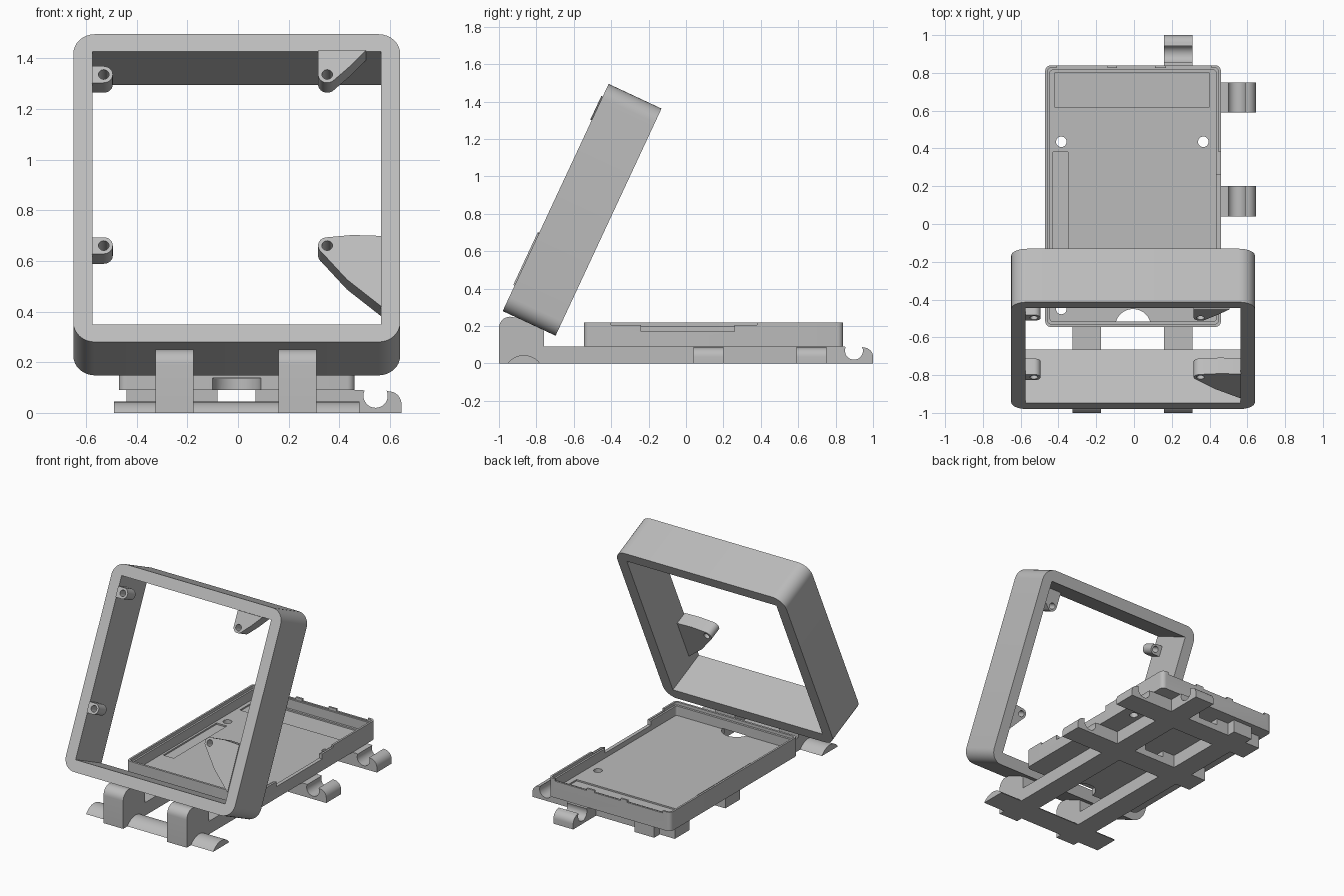
import bpy, bmesh, math
from mathutils import Matrix, Vector

if "Cube" in bpy.data.objects:
    bpy.data.objects.remove(bpy.data.objects["Cube"])

grey = bpy.data.materials.new("light_grey")
grey.use_nodes = True
COLOUR = (0.5, 0.5, 0.5, 1)
grey.diffuse_color = COLOUR
grey.node_tree.nodes["Principled BSDF"].inputs["Base Color"].default_value = COLOUR


def axes(a, b, c, origin=(0, 0, 0)):
    """Matrix taking profile axes a, b and depth axis c to the world."""
    m = Matrix((a, b, c)).transposed().to_4x4()
    m.translation = Vector(origin)
    return m


X, Y, Z = (1, 0, 0), (0, 1, 0), (0, 0, 1)
PLAN, ALONG_X, ALONG_Y = axes(X, Y, Z), axes(Y, Z, X), axes(X, Z, Y)
TILT = math.radians(25)
S, C = math.sin(TILT), math.cos(TILT)
LEAN = axes(X, (0, S, C), (0, C, -S), (0, -0.98, 0.28))


def prism(name, pts, d0, d1, frame=PLAN):
    bm = bmesh.new()
    low = [bm.verts.new(frame @ Vector((*p, d0))) for p in pts]
    top = [bm.verts.new(frame @ Vector((*p, d1))) for p in pts]
    bm.faces.new(low)
    bm.faces.new(top)
    for i in range(len(pts)):
        j = (i + 1) % len(pts)
        bm.faces.new((low[i], low[j], top[j], top[i]))
    bmesh.ops.recalc_face_normals(bm, faces=bm.faces)
    me = bpy.data.meshes.new(name)
    bm.to_mesh(me)
    bm.free()
    me.materials.append(grey)
    ob = bpy.data.objects.new(name, me)
    bpy.context.collection.objects.link(ob)
    return ob


def arc(cx, cy, r, a0, a1, n=12):
    angles = [math.radians(a0 + (a1 - a0) * i / n) for i in range(n + 1)]
    return [(cx + r * math.cos(a), cy + r * math.sin(a)) for a in angles]


def circle(cx, cy, r, n=24):
    return arc(cx, cy, r, 0, 360, n)[:-1]


def rect(x0, x1, y0, y1, r=0):
    if not r:
        return [(x0, y0), (x1, y0), (x1, y1), (x0, y1)]
    corners = [(x1 - r, y1 - r), (x0 + r, y1 - r), (x0 + r, y0 + r), (x1 - r, y0 + r)]
    return [p for i, (x, y) in enumerate(corners) for p in arc(x, y, r, 90 * i, 90 * i + 90, 8)]


def box(name, x0, x1, y0, y1, z0, z1):
    return prism(name, rect(x0, x1, y0, y1), z0, z1)


def cut(ob, cutter):
    cutter.hide_render = True
    mod = ob.modifiers.new("cut", "BOOLEAN")
    mod.operation = "DIFFERENCE"
    mod.solver = "EXACT"
    mod.object = cutter
    bpy.context.view_layer.objects.active = ob
    bpy.ops.object.modifier_apply(modifier=mod.name)
    bpy.data.objects.remove(cutter)


# Leaning square frame
parts = []
IN_L, IN_R, IN_TOP = -0.575, 0.565, 1.265
frame = prism("leaning_frame", rect(-0.65, 0.64, 0, 1.34, 0.085), 0, 0.312, LEAN)
cut(frame, prism("opening", rect(IN_L, IN_R, 0.077, IN_TOP), -0.1, 0.5, LEAN))
parts.append(frame)

# Screw mounts inside the frame
LOW, HIGH, R = 0.416, 1.161, 0.036
LX, RX = -0.53, 0.352
wall_l, wall_r = IN_L - 0.0005, IN_R + 0.0005


def tab(v):
    return [(wall_l, v - R)] + arc(LX, v, R, -90, 90) + [(wall_l, v + R)]


lower_gusset = arc(RX, LOW, R, 100, 232) + [(0.43, 0.268), (wall_r, 0.151),
                                            (wall_r, 0.458), (0.45, 0.462)]
upper_gusset = ([(RX - R, IN_TOP + 0.0005)] + arc(RX, HIGH, R, 180, 315)
                + [(0.44, 1.195), (0.505, IN_TOP + 0.0005)])
for name, outline, x, v in (("lower_screw_tab", tab(LOW), LX, LOW),
                            ("upper_screw_tab", tab(HIGH), LX, HIGH),
                            ("lower_screw_gusset", lower_gusset, RX, LOW),
                            ("upper_screw_gusset", upper_gusset, RX, HIGH)):
    mount = prism(name, outline, -0.008, 0.085, LEAN)
    cut(mount, prism("screw_hole", circle(x, v, 0.021), -0.1, 0.2, LEAN))
    parts.append(mount)

# Tray with stepped rim
tray = prism("tray", rect(-0.47, 0.46, -0.545, 0.84, 0.03), 0.09, 0.22)
FLOOR = 0.135
cut(tray, prism("cavity", rect(-0.445, 0.435, -0.515, 0.815, 0.015), FLOOR, 0.4))
cut(tray, prism("rim_step", rect(-0.457, 0.447, -0.53, 0.827, 0.02), 0.2, 0.4))
cut(tray, box("side_notch", 0.42, 0.6, -0.4, 0.38, 0.205, 0.4))
cut(tray, box("deep_side_notch", 0.42, 0.6, -0.24, 0.26, 0.17, 0.4))
for x0, x1 in ((-0.41, -0.14), (-0.09, 0.11), (0.17, 0.41)):
    cut(tray, box("back_notch", x0, x1, 0.8, 0.9, 0.205, 0.4))
cut(tray, box("wide_recess", -0.42, 0.4, 0.62, 0.8, FLOOR - 0.01, 0.18))
cut(tray, box("strip_recess", -0.43, -0.35, -0.2, 0.38, FLOOR - 0.01, 0.18))
for x, y in ((-0.385, 0.435), (0.367, 0.435), (-0.385, -0.45)):
    cut(tray, prism("floor_hole", circle(x, y, 0.028), 0, 0.3))
cut(tray, prism("cable_hole", circle(-0.005, -0.545, 0.095, 32), 0.05, FLOOR + 0.003))
parts.append(tray)


# Clip with a round open notch, starting at s along its rail
def clip(s):
    return ([(s - 0.04, 0), (s - 0.04, 0.09), (s, 0.09)]
            + arc(s + 0.053, 0.068, 0.048, 155, 385, 20)
            + arc(s + 0.105, 0.035, 0.05, 90, 0, 8) + [(s + 0.155, 0)])


# Base rails and front arms
foot_line = [(-0.9, 0.2435), (-0.76, 0.178)]
arm = [(-1, 0)] + arc(-0.94, 0.19, 0.06, 180, 90, 8) + foot_line + [(-0.76, 0)]
for side, x0, x1, end in (("right", -0.325, -0.175, 0.81), ("left", 0.16, 0.31, 0.82)):
    parts.append(box(side + "_rail", x0, x1, -0.765, end, 0, 0.09))
    parts.append(prism(side + "_front_arm", arm, x0, x1, ALONG_X))
parts.append(prism("back_clip", clip(0.845), 0.16, 0.31, ALONG_X))

# Cross bars, thinner in the middle, with side clips
for side, y0, y1 in (("front", 0.04, 0.2), ("back", 0.59, 0.75)):
    bar = [(-0.44, 0), (-0.44, 0.09), (-0.08, 0.09), (-0.08, 0.045),
           (0.07, 0.045), (0.07, 0.09), (0.46, 0.09), (0.46, 0)]
    parts.append(prism(side + "_cross_bar", bar, y0, y1, ALONG_Y))
    parts.append(prism(side + "_side_clip", clip(0.49), y0, y1, ALONG_Y))

# Low rounded foot bar across the front
foot = arc(-0.867, -0.065, 0.109, 36.6, 143.4, 16)
parts.append(prism("front_foot_bar", foot, -0.49, 0.48, ALONG_X))

# Smooth the rounded faces, keep the edges sharp
bpy.ops.object.select_all(action="DESELECT")
for ob in parts:
    ob.select_set(True)
bpy.context.view_layer.objects.active = frame
bpy.ops.object.shade_smooth_by_angle(angle=math.radians(30))
